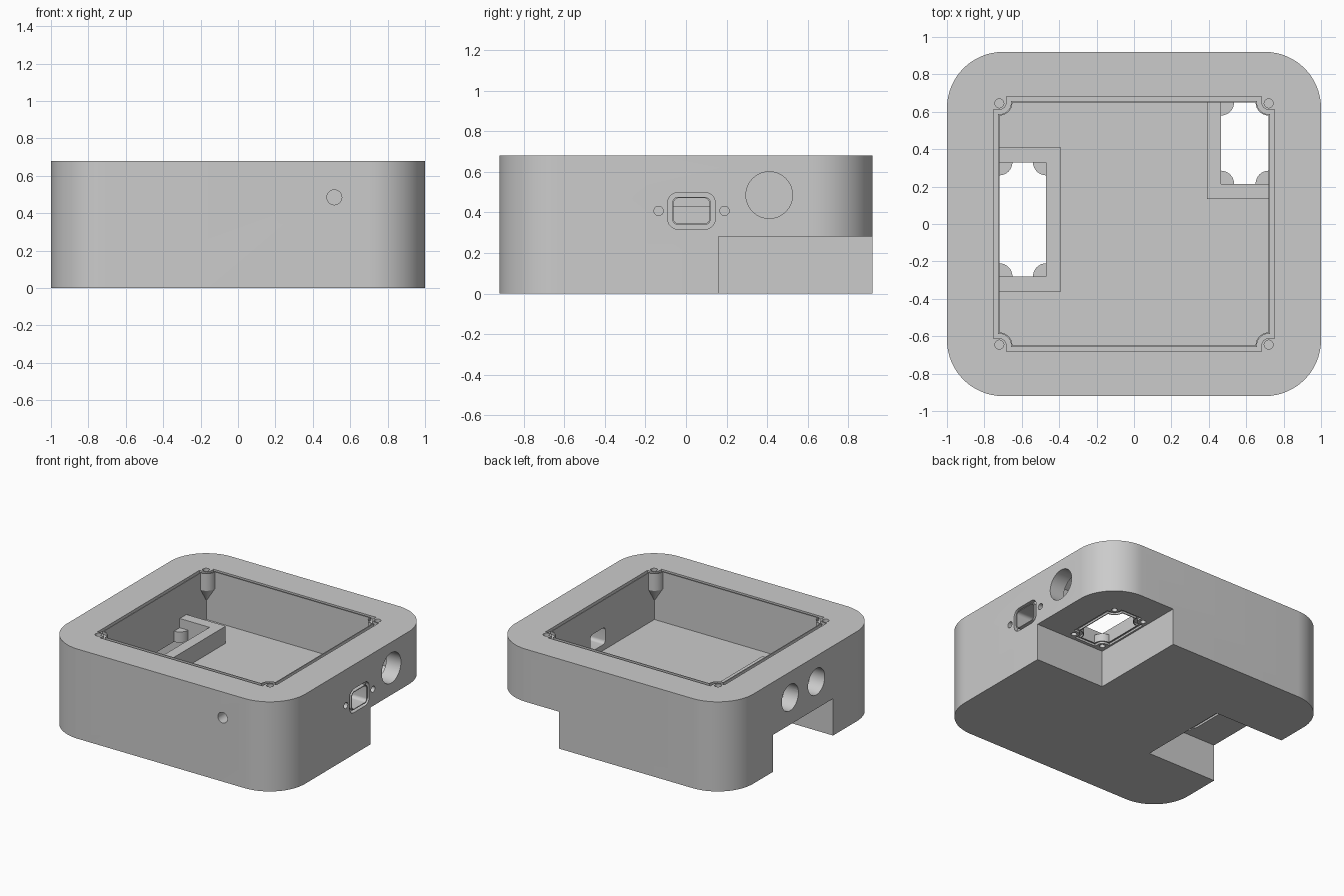
import bpy, bmesh
from math import sin, cos, pi, radians
from mathutils import Matrix

cube = bpy.data.objects.get("Cube")
if cube:
    bpy.data.objects.remove(cube, do_unlink=True)

HEIGHT, FLOOR, CEILING = 0.68, 0.3, 0.28
WALL_X, WALL_Y = 0.72, 0.65

grey = bpy.data.materials.new("light grey")
grey.use_nodes = True
grey.diffuse_color = (0.6, 0.6, 0.6, 1)
grey.node_tree.nodes["Principled BSDF"].inputs["Base Color"].default_value = (0.6, 0.6, 0.6, 1)


def prism(name, outline, lo, hi, axis="z"):
    """Extrude an outline; x-axis outlines are (y, z), y-axis ones (x, z)."""
    place = {"z": lambda a, b, h: (a, b, h),
             "x": lambda a, b, h: (h, a, b),
             "y": lambda a, b, h: (a, h, b)}[axis]
    bm = bmesh.new()
    face = bm.faces.new([bm.verts.new(place(a, b, lo)) for a, b in outline])
    up = bmesh.ops.extrude_face_region(bm, geom=[face])["geom"]
    shift = place(0, 0, hi - lo)
    bmesh.ops.translate(bm, vec=shift, verts=[v for v in up if isinstance(v, bmesh.types.BMVert)])
    bmesh.ops.recalc_face_normals(bm, faces=bm.faces)
    return finish(name, bm)


def finish(name, bm):
    mesh = bpy.data.meshes.new(name)
    bm.to_mesh(mesh)
    bm.free()
    mesh.materials.append(grey)
    obj = bpy.data.objects.new(name, mesh)
    bpy.context.collection.objects.link(obj)
    return obj


def cut(target, cutter):
    """Subtract the cutter for good and discard it."""
    mod = target.modifiers.new("cut", "BOOLEAN")
    mod.operation, mod.solver, mod.object = "DIFFERENCE", "EXACT", cutter
    bpy.context.view_layer.objects.active = target
    bpy.ops.object.modifier_apply(modifier=mod.name)
    bpy.data.objects.remove(cutter, do_unlink=True)


def rect(x0, x1, y0, y1):
    return [(x0, y0), (x1, y0), (x1, y1), (x0, y1)]


def circle(cx, cy, r, n=32):
    return [(cx + r * sin(2 * pi * i / n), cy + r * cos(2 * pi * i / n)) for i in range(n)]


def rounded(cx, cy, hx, hy, r, steps=8):
    points = []
    for q, (sx, sy) in enumerate([(1, 1), (-1, 1), (-1, -1), (1, -1)]):
        for i in range(steps + 1):
            a = (q + i / steps) * pi / 2
            points.append((cx + sx * (hx - r) + r * cos(a), cy + sy * (hy - r) + r * sin(a)))
    return points


def scalloped(cx, cy, hx, hy, r, grow, steps=8):
    """Rectangle grown outward, but passing inside the screw at each corner."""
    rho, points = r - grow, []
    for sx, sy in [(1, 1), (-1, 1), (-1, -1), (1, -1)]:
        corner = [(hx + grow, hy - rho)]
        for i in range(steps + 1):
            a = pi / 2 * i / steps
            corner.append((hx - rho * sin(a), hy - rho * cos(a)))
        corner.append((hx - rho, hy + grow))
        if sx * sy < 0:
            corner.reverse()
        points += [(cx + sx * x, cy + sy * y) for x, y in corner]
    return points


def corners(x0, x1, y0, y1):
    return [(x, y) for x in (x0, x1) for y in (y0, y1)]


def gasket_groove(target, cx, cy, hx, hy, lo, hi):
    ring = prism("groove", scalloped(cx, cy, hx, hy, 0.07, 0.031), lo, hi)
    cut(ring, prism("core", scalloped(cx, cy, hx, hy, 0.07, 0.007), lo - 0.1, hi + 0.1))
    cut(target, ring)


# Outer shell with rounded vertical corners
case = prism("enclosure_body", rounded(0, 0, 1, 0.92, 0.3, 16), 0, HEIGHT)

# Main cavity, leaving raised mounting blocks and tapered corner bosses
cavity = prism("cavity", rect(-WALL_X, WALL_X, -WALL_Y, WALL_Y), FLOOR, 0.9)
cut(cavity, prism("left_block", rect(-0.9, -0.39, -0.36, 0.41), 0.1, 0.43))
cut(cavity, prism("right_block", rect(0.39, 0.9, 0.135, 0.9), 0.1, 0.38))
for x, y in corners(-WALL_X, WALL_X, -WALL_Y, WALL_Y):
    cut(cavity, prism("boss", circle(x, y, 0.07), 0.55, 1))
    bm = bmesh.new()
    bmesh.ops.create_cone(bm, cap_ends=True, segments=32, radius1=0.005, radius2=0.07,
                          depth=0.1, matrix=Matrix.Translation((x, y, 0.501)))
    cut(cavity, finish("boss_taper", bm))
cut(case, cavity)

# Rim gasket groove and lid screw holes
gasket_groove(case, 0, 0, WALL_X, WALL_Y, HEIGHT - 0.02, 0.8)
for x, y in corners(-WALL_X, WALL_X, -0.645, 0.645):
    cut(case, prism("lid_screw", circle(x, y, 0.024, 20), 0.56, 0.8))

# Underside notches, each with a socket opening, groove and screw holes
sockets = [
    (rect(-1.2, -0.42, -0.335, 0.385), (-WALL_X, -0.47, -0.28, 0.33), 0.36),
    (rect(0.42, 1.2, 0.16, 1.2), (0.465, WALL_X, 0.215, WALL_Y), 0.34),
]
for notch, (x0, x1, y0, y1), boss_top in sockets:
    cut(case, prism("notch", notch, -0.2, CEILING))
    opening = prism("opening", rect(x0, x1, y0, y1), 0.2, 0.5)
    for x, y in corners(x0, x1, y0, y1):
        cut(opening, prism("socket_boss", circle(x, y, 0.07), 0.1, boss_top))
    cut(case, opening)
    gasket_groove(case, (x0 + x1) / 2, (y0 + y1) / 2, (x1 - x0) / 2, (y1 - y0) / 2,
                  0.2, CEILING + 0.015)
    for x, y in corners(x0, x1, y0, y1):
        cut(case, prism("socket_screw", circle(x, y, 0.02, 20), 0.2, boss_top - 0.03))

# Round cable holes with hexagonal nut pockets on the inner wall face
for axis, side, wall, pos, r, nut in [
    ("x", -1, WALL_X, -0.135, 0.1, 0.14),
    ("x", -1, WALL_X, 0.18, 0.1, 0.14),
    ("x", 1, WALL_X, 0.41, 0.115, 0.165),
    ("y", -1, WALL_Y, 0.515, 0.04, 0.058),
]:
    lo, hi = sorted((side * (wall - 0.0), side * 1.2))
    cut(case, prism("cable_hole", circle(pos, 0.485, r), lo, hi, axis))
    lo, hi = sorted((side * wall, side * (wall + 0.16)))
    cut(case, prism("nut_pocket", circle(pos, 0.485, nut, 6), lo, hi, axis))

# Data port on the left side: opening, seal groove and two screws
cut(case, prism("port", rounded(0.027, 0.407, 0.088, 0.063, 0.025), 0.6, 1.2, "x"))
seal = prism("port_seal", rounded(0.027, 0.407, 0.117, 0.09, 0.05), 0.97, 1.2, "x")
cut(seal, prism("port_core", rounded(0.027, 0.407, 0.095, 0.069, 0.03), 0.9, 1.3, "x"))
cut(case, seal)
for y in (-0.135, 0.19):
    cut(case, prism("port_screw", circle(y, 0.407, 0.023, 20), 0.85, 1.2, "x"))

# Smooth the rounded walls and keep edges crisp
bpy.ops.object.select_all(action="DESELECT")
case.select_set(True)
bpy.context.view_layer.objects.active = case
bpy.ops.object.shade_smooth_by_angle(angle=radians(25))
